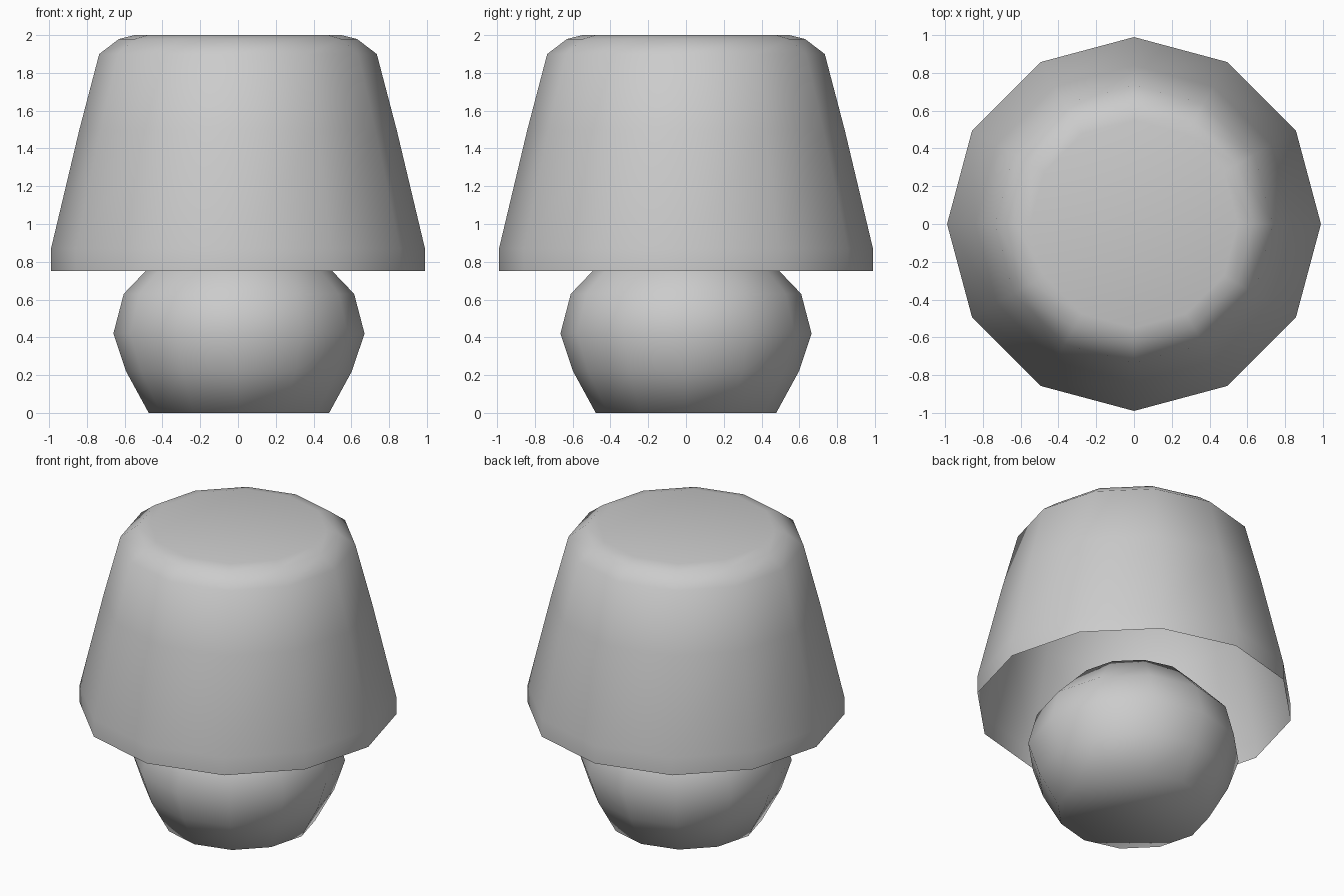
import bpy, bmesh, math

if "Cube" in bpy.data.objects:
    bpy.data.objects.remove(bpy.data.objects["Cube"])

SIDES = 12


def lathe(name, profile, x=0.0, cap_bottom=False):
    """Revolve (radius, height) points into a 12-sided body with a capped top."""
    bm = bmesh.new()
    rings = []
    for r, z in profile:
        angles = [2 * math.pi * i / SIDES for i in range(SIDES)]
        rings.append([bm.verts.new((x + r * math.cos(a), r * math.sin(a), z)) for a in angles])
    for low, high in zip(rings, rings[1:]):
        for i in range(SIDES):
            j = (i + 1) % SIDES
            bm.faces.new((low[i], low[j], high[j], high[i]))
    bm.faces.new(rings[-1])
    if cap_bottom:
        bm.faces.new(rings[0][::-1])
    mesh = bpy.data.meshes.new(name)
    bm.to_mesh(mesh)
    bm.free()
    obj = bpy.data.objects.new(name, mesh)
    bpy.context.collection.objects.link(obj)
    bpy.ops.object.select_all(action='DESELECT')
    obj.select_set(True)
    bpy.context.view_layer.objects.active = obj
    bpy.ops.object.shade_smooth_by_angle(angle=math.radians(65))
    return obj


# Rounded lamp base, its closed top hidden inside the shade
lathe("lamp_base", [(0.478, 0), (0.598, 0.22), (0.665, 0.42), (0.61, 0.63), (0.38, 0.87)],
      x=0.005, cap_bottom=True)

# Thin tapered shade, open underneath
lathe("lamp_shade", [(0.99, 0.75), (0.99, 0.87), (0.84, 1.5), (0.735, 1.9),
                     (0.63, 1.98), (0.55, 2.0)])
